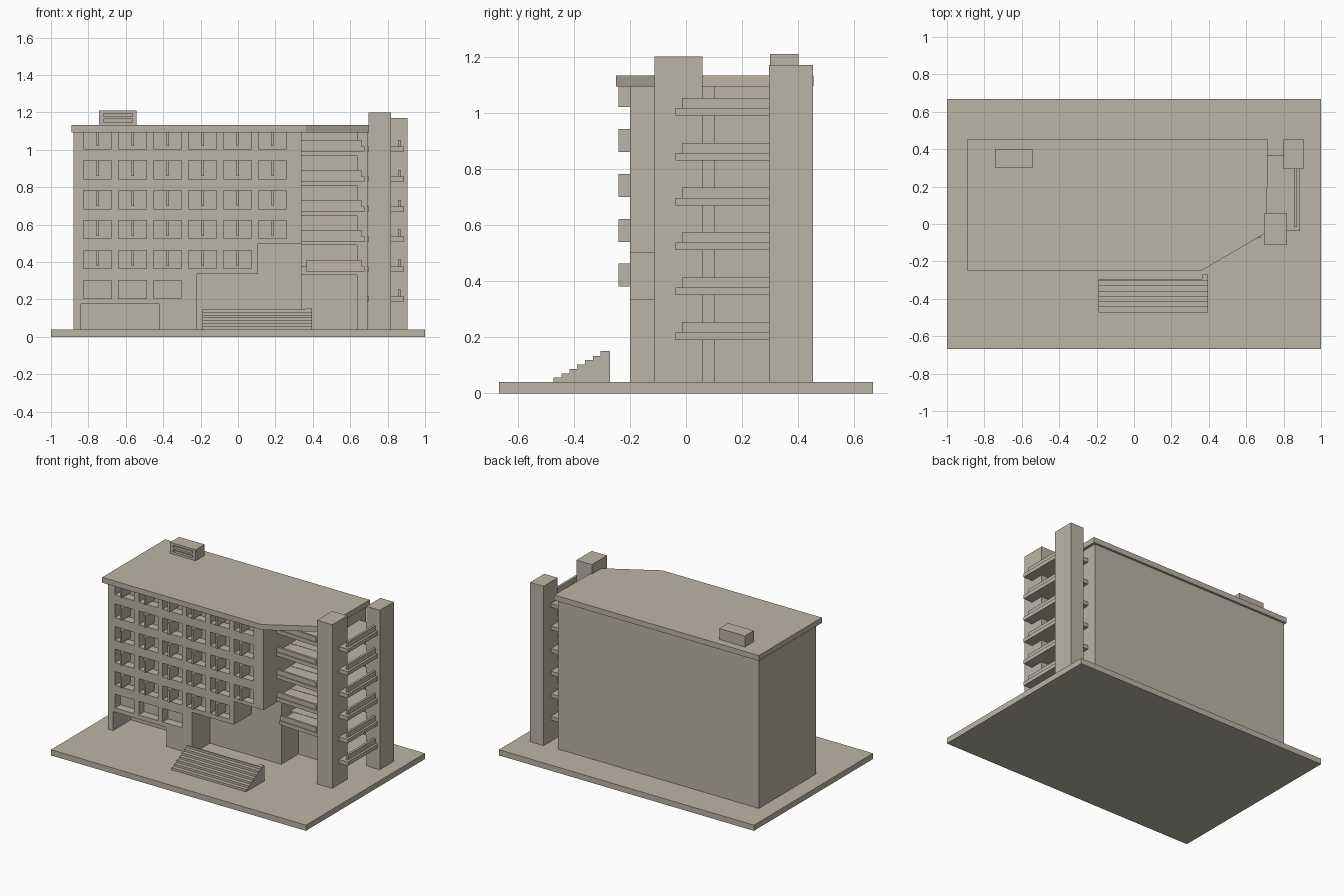
import bpy, bmesh

if "Cube" in bpy.data.objects:
    bpy.data.objects.remove(bpy.data.objects["Cube"])

stone = bpy.data.materials.new("warm_beige")
stone.diffuse_color = (0.50, 0.46, 0.385, 1)
stone.use_nodes = True
stone.node_tree.nodes["Principled BSDF"].inputs["Base Color"].default_value = stone.diffuse_color


def finish(name, bm):
    bmesh.ops.recalc_face_normals(bm, faces=bm.faces)
    me = bpy.data.meshes.new(name)
    bm.to_mesh(me)
    bm.free()
    me.materials.append(stone)
    ob = bpy.data.objects.new(name, me)
    bpy.context.collection.objects.link(ob)
    return ob


def add_prism(bm, pts, a, b, axis="z"):
    # extrude a closed profile from a to b along the axis
    place = {"z": lambda p, q, t: (p, q, t),
             "y": lambda p, q, t: (p, t, q),
             "x": lambda p, q, t: (t, p, q)}[axis]
    face = bm.faces.new([bm.verts.new(place(p, q, a)) for p, q in pts])
    ext = bmesh.ops.extrude_face_region(bm, geom=[face])
    d = place(0, 0, b - a)
    bmesh.ops.translate(bm, vec=d, verts=[v for v in ext["geom"] if isinstance(v, bmesh.types.BMVert)])


def add_box(bm, x, y, z):
    add_prism(bm, [(x[0], y[0]), (x[1], y[0]), (x[1], y[1]), (x[0], y[1])], z[0], z[1])


def boxes(name, items):
    bm = bmesh.new()
    for x, y, z in items:
        add_box(bm, x, y, z)
    return finish(name, bm)


def prism(name, *args):
    bm = bmesh.new()
    add_prism(bm, *args)
    return finish(name, bm)


def cut(target, cutter):
    cutter.hide_render = True
    mod = target.modifiers.new("cut", "BOOLEAN")
    mod.operation = "DIFFERENCE"
    mod.solver = "EXACT"
    mod.object = cutter
    bpy.context.view_layer.objects.active = target
    bpy.ops.object.modifier_apply(modifier=mod.name)
    bpy.data.objects.remove(cutter)


# ground plate
boxes("base_plate", [((-1, 1), (-0.667, 0.667), (0, 0.04))])

# main block: long front wing plus a set-back right wing
body = prism("main_block", [(-0.88, -0.2), (0.34, -0.2), (0.34, 0.1), (0.695, 0.1),
                            (0.695, 0.44), (-0.88, 0.44)], 0.04, 1.1)

# windows with upright fins
bm = bmesh.new()
fins = []
rows = [(0.205, 3), (0.365, 5)] + [(0.525 + 0.16 * i, 6) for i in range(4)]
for r, (z, count) in enumerate(rows):
    top = min(z + 0.097, 1.094)
    for c in range(count):
        x = -0.825 + 0.187 * c
        add_box(bm, (x, x + 0.15), (-0.3, -0.14), (z, top))
        if r:
            fins.append(((x + 0.068, x + 0.081), (-0.24, -0.135), (z + 0.015, top)))

# entrance and side recess at ground level
add_prism(bm, [(-0.22, 0.0), (0.36, 0.0), (0.36, 0.5), (0.107, 0.5), (0.107, 0.335), (-0.22, 0.335)],
          -0.3, 0.0, "y")
add_box(bm, (-0.84, -0.42), (-0.3, 0.0), (0.0, 0.175))

# openings behind the front balconies
for i in range(6):
    z0 = 0.0 if i == 0 else 0.22 + 0.16 * i
    add_box(bm, (0.34, 0.635), (0.05, 0.19), (z0, min(0.33 if i == 0 else 0.33 + 0.16 * (i - 0), 1.094)))
cut(body, finish("opening_cutter", bm))
boxes("window_fins", fins)

# roof slab with a diagonal corner
prism("roof_slab", [(-0.89, -0.25), (0.36, -0.25), (0.71, -0.045), (0.715, 0.455), (-0.89, 0.455)],
      1.094, 1.132)

# rooftop vent box with slots
vent = boxes("roof_vent", [((-0.742, -0.542), (0.3, 0.4), (1.13, 1.21))])
cut(vent, boxes("slot_cutter", [((-0.72, -0.565), (0.25, 0.32), (z, z + 0.016)) for z in (1.148, 1.178)]))

# two end towers
boxes("front_tower", [((0.698, 0.818), (-0.112, 0.058), (0.04, 1.2))])
boxes("rear_tower", [((0.8, 0.905), (0.295, 0.452), (0.04, 1.17))])

# balconies between the towers, and landings beside the rear tower
slabs, rails = [], []
for i in range(6):
    z = 0.19 + 0.16 * i
    slabs.append(((0.69, 0.888), (-0.038, 0.3), (z, z + 0.027)))
    slabs.append(((0.69, 0.805), (0.29, 0.37), (z, z + 0.027)))
    rails.append(((0.856, 0.872), (-0.015, 0.3), (z + 0.026, z + 0.063)))
boxes("side_balcony_slabs", slabs)
boxes("side_balcony_rails", rails)

# front balconies in the corner
bm = bmesh.new()
for i in range(5):
    z = 0.35 + 0.16 * i
    x = 0.365 if i == 0 else 0.335
    add_prism(bm, [(x, -0.055), (0.675, -0.075), (0.675, 0.11), (x, 0.11)], z, z + 0.028)
    add_prism(bm, [(x, -0.05), (0.66, -0.068), (0.66, -0.053), (x, -0.035)], z + 0.027, z + 0.062)
    add_box(bm, (0.645, 0.66), (-0.055, 0.1), (z + 0.027, z + 0.062))
finish("front_balconies", bm)

# entrance stairs with a side block
profile = [(-0.272, 0.04), (-0.472, 0.04)]
for i in range(7):
    y, z = -0.472 + 0.028 * i, 0.056 + 0.0155 * i
    profile += [(y, z), (y + 0.028 if i < 6 else -0.29, z)]
profile[-1] = (-0.295, profile[-1][1])
profile[0] = (-0.295, 0.04)
prism("entrance_stairs", profile, -0.19, 0.395, "x")
boxes("stair_end_block", [((0.363, 0.395), (-0.304, -0.27), (0.04, 0.151))])
